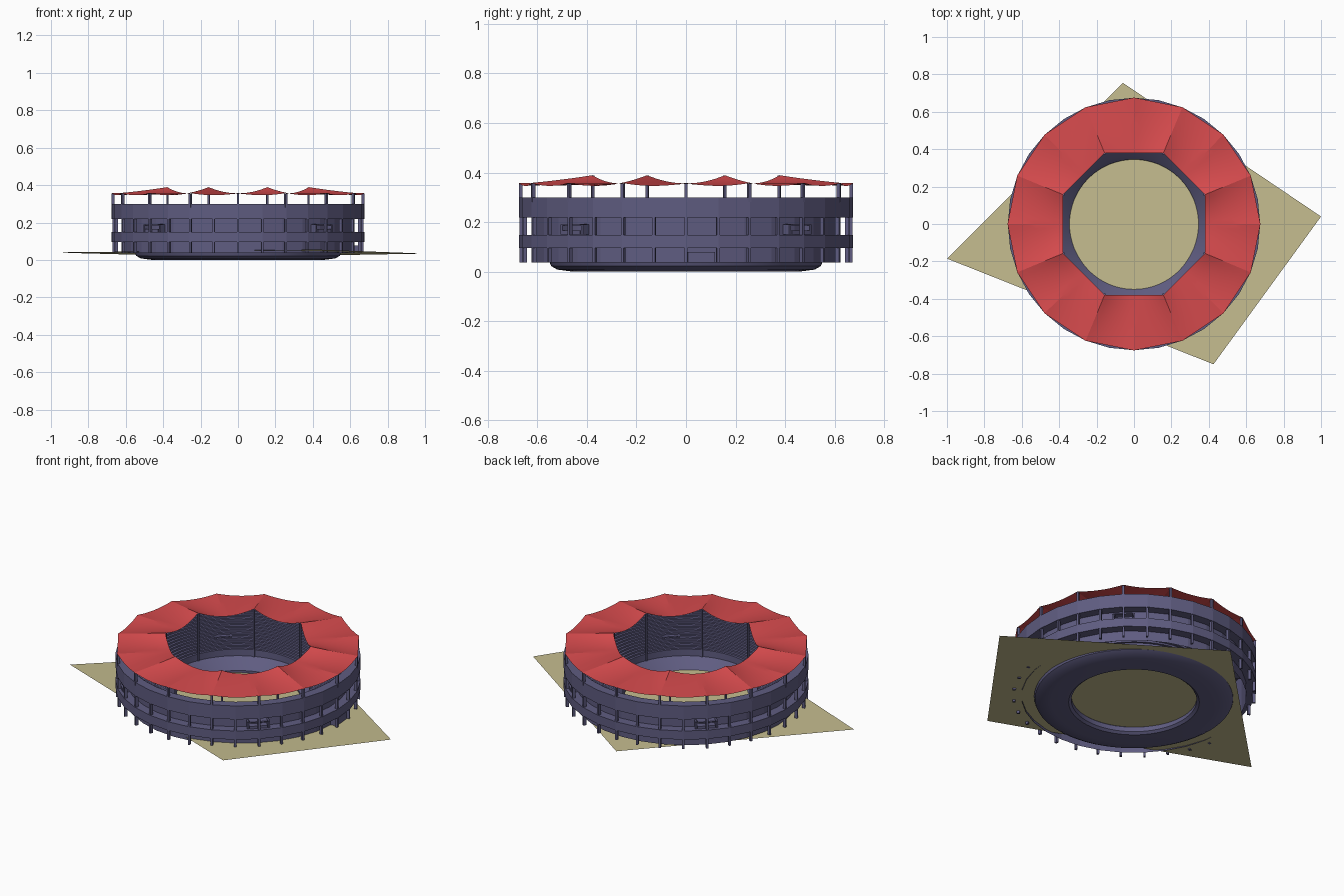
import bpy, bmesh
from math import sin, cos, pi, radians

if "Cube" in bpy.data.objects:
    bpy.data.objects.remove(bpy.data.objects["Cube"])

def material(name, c):
    m = bpy.data.materials.new(name)
    m.diffuse_color = (*c, 1)
    m.use_nodes = True
    m.node_tree.nodes["Principled BSDF"].inputs["Base Color"].default_value = m.diffuse_color
    return m

BLUE = material("slate_blue", (0.115, 0.108, 0.22))
RED = material("roof_red", (0.68, 0.07, 0.075))
SAND = material("sand", (0.55, 0.50, 0.27))

def finish(name, bm, mat, smooth=None):
    me = bpy.data.meshes.new(name)
    bm.to_mesh(me)
    bm.free()
    ob = bpy.data.objects.new(name, me)
    bpy.context.collection.objects.link(ob)
    me.materials.append(mat)
    if smooth:
        bpy.ops.object.select_all(action='DESELECT')
        ob.select_set(True)
        bpy.context.view_layer.objects.active = ob
        bpy.ops.object.shade_smooth_by_angle(angle=radians(smooth))
    return ob

def lathe(name, prof, n, mat, closed=False, smooth=None):
    bm = bmesh.new()
    rings = [[bm.verts.new((r*cos(2*pi*i/n), r*sin(2*pi*i/n), z)) for i in range(n)]
             for r, z in prof]
    pairs = list(zip(rings, rings[1:]))
    if closed:
        pairs.append((rings[-1], rings[0]))
    for a, b in pairs:
        for i in range(n):
            j = (i + 1) % n
            bm.faces.new((a[i], a[j], b[j], b[i]))
    bmesh.ops.recalc_face_normals(bm, faces=bm.faces)
    return finish(name, bm, mat, smooth)

def box(bm, ang, r0, r1, w, z0, z1):
    # box along a radial direction
    c, s = cos(ang), sin(ang)
    v = [bm.verts.new((r*c - t*s, r*s + t*c, z))
         for z in (z0, z1) for r, t in ((r0, -w/2), (r1, -w/2), (r1, w/2), (r0, w/2))]
    for f in ((3, 2, 1, 0), (4, 5, 6, 7), (0, 1, 5, 4), (1, 2, 6, 5), (2, 3, 7, 6), (3, 0, 4, 7)):
        bm.faces.new([v[k] for k in f])

def boxes(name, angles, *dims):
    bm = bmesh.new()
    for a in angles:
        box(bm, a, *dims)
    return finish(name, bm, BLUE)

# Seating bowl: rounded base, lower slope, stepped rows, back wall
ROWS = 15
prof = [(.55, .036), (.545, .022), (.52, .008), (.46, 0), (.36, 0), (.345, .012), (.345, .04),
        (.365, .06), (.41, .10), (.41, .14)]
for k in range(ROWS):
    r = .41 + .21*(k + 1)/ROWS
    z = .14 + .15*k/ROWS
    prof += [(r, z), (r, z + .15/ROWS)]
prof += [(.62, .30)]
lathe("seating_bowl", prof, 64, BLUE, smooth=25)

# Outer facade: recessed wall, floor bands
lathe("recessed_wall", [(.62, .036), (.62, .30)], 32, BLUE)
for name, z0, z1 in (("upper_band", .218, .30), ("middle_band", .095, .148)):
    lathe(name, [(.62, z0), (.675, z0), (.675, z1), (.62, z1)], 32, BLUE, closed=True)

# Window mullions and roof posts
boxes("facade_mullions", [2*pi*i/32 for i in range(32)], .655, .672, .012, .036, .22)
boxes("outer_roof_posts", [2*pi*i/16 for i in range(16)], .66, .675, .012, .28, .355)
boxes("inner_roof_posts", [pi/8 + pi/4*i for i in range(8)], .403, .413, .010, .10, .387)

# Entrance tunnels through the stands and a service gate
diag = [pi/4 + pi/2*i for i in range(4)]
boxes("tunnel_roof", diag, .47, .655, .10, .185, .192)
boxes("tunnel_floor", diag, .47, .655, .10, .15, .165)
for name, off in (("tunnel_side_left", -.09), ("tunnel_side_right", .09)):
    boxes(name, [a + off for a in diag], .47, .655, .010, .15, .19)
boxes("service_gate", [.095], .60, .655, .11, .036, .078)

# Tensile roof: ridges at the octagon corners, sagging membrane between
bm = bmesh.new()
N, T = 16, 6
for k in range(8):
    a0 = pi/8 + pi/4*k
    grid = []
    for i in range(N + 1):
        q = i/N
        u = 2*q - 1
        p = [(R*cos(a0 + pi/4*e), R*sin(a0 + pi/4*e)) for R, e in
             ((.41, 0), (.41, 1), (.676, 0), (.676, .5), (.676, 1))]
        inn = [p[0][c]*(1 - q) + p[1][c]*q for c in (0, 1)]
        h, A, B = (2*q, p[2], p[3]) if q <= .5 else (2*q - 1, p[3], p[4])
        out = [A[c]*(1 - h) + B[c]*h for c in (0, 1)]
        zo = .358 - .012*(1 - (2*h - 1)**2)
        zi = .356 + .033*u*u
        col = []
        for j in range(T + 1):
            t = j/T
            col.append(bm.verts.new((out[0]*(1 - t) + inn[0]*t, out[1]*(1 - t) + inn[1]*t,
                                     zo*(1 - t) + zi*t - .008*t*(1 - t))))
        grid.append(col)
    for i in range(N):
        for j in range(T):
            bm.faces.new((grid[i][j], grid[i+1][j], grid[i+1][j+1], grid[i][j+1]))
bmesh.ops.remove_doubles(bm, verts=bm.verts, dist=1e-5)
for f in bm.faces:
    if f.normal.z < 0:
        f.normal_flip()
finish("tensile_roof", bm, RED, smooth=10)

# Slightly tilted ground plot, which is also the pitch
bm = bmesh.new()
bm.faces.new([bm.verts.new((x, y, .035 - .027*y)) for x, y in
              ((-.06, .755), (-1, -.185), (.425, -.75), (1, .04))])
finish("ground_plot", bm, SAND)
